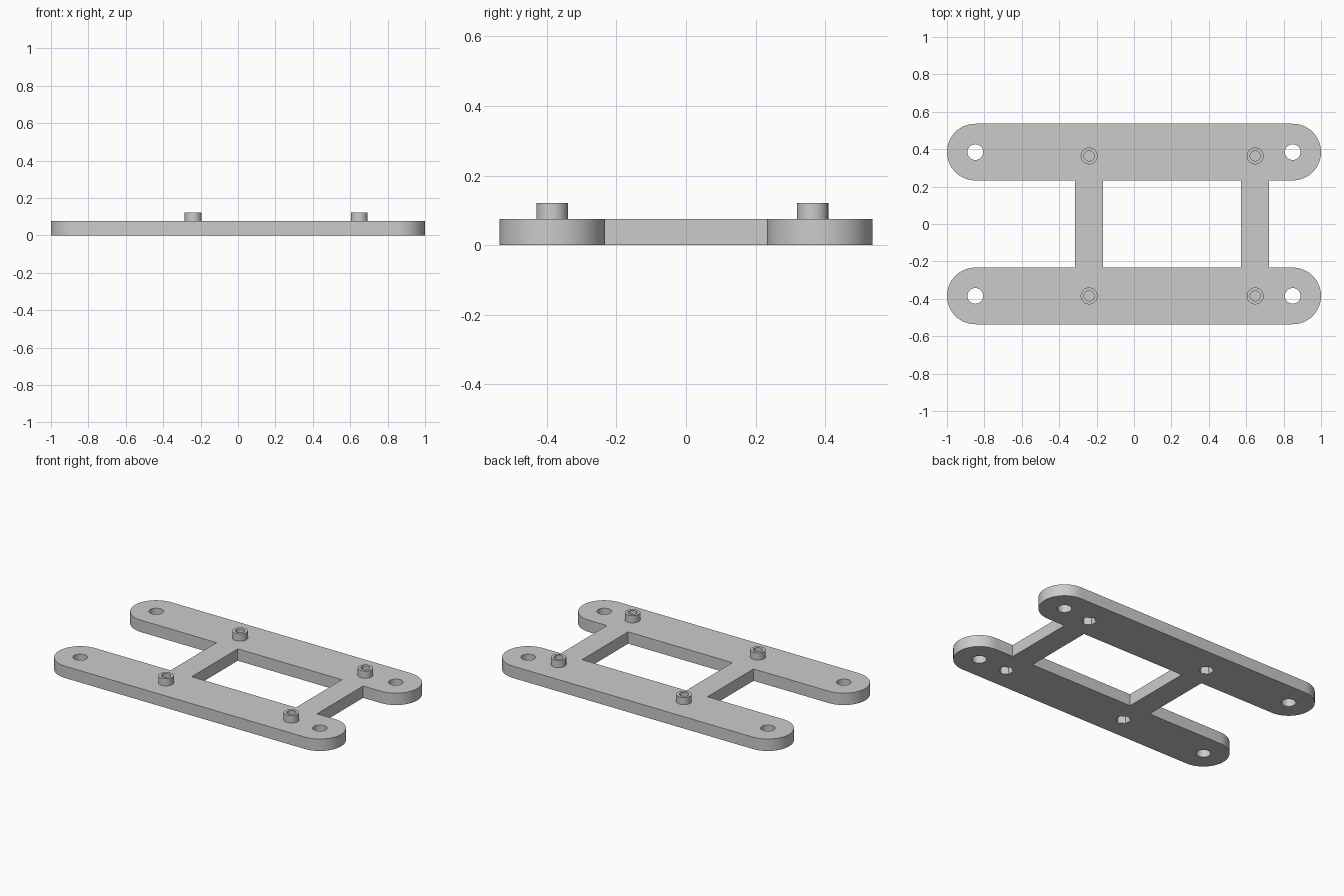
import bpy
import bmesh
from math import cos, sin, pi, radians
from mathutils import Matrix

if "Cube" in bpy.data.objects:
    bpy.data.objects.remove(bpy.data.objects["Cube"], do_unlink=True)

THICK, TOP = 0.076, 0.122          # plate thickness, standoff top
END_X, ARM_Y, ARM_R = 0.8485, 0.3845, 0.1515
BARS_X, BAR_HALF = (-0.24, 0.648), 0.075
POSTS_Y = (-0.3845, 0.364)
INNER_Y = ARM_Y - ARM_R

grey = bpy.data.materials.new("plain grey")
grey.use_nodes = True
grey.diffuse_color = (0.6, 0.6, 0.6, 1)
grey.node_tree.nodes["Principled BSDF"].inputs["Base Color"].default_value = grey.diffuse_color


def add_object(name, bm):
    bmesh.ops.recalc_face_normals(bm, faces=bm.faces)
    mesh = bpy.data.meshes.new(name)
    bm.to_mesh(mesh)
    bm.free()
    mesh.materials.append(grey)
    obj = bpy.data.objects.new(name, mesh)
    bpy.context.collection.objects.link(obj)
    return obj


def add_prism(bm, x, y, radius, z0, z1, sides=48):
    place = Matrix.Translation((x, y, (z0 + z1) / 2))
    bmesh.ops.create_cone(bm, cap_ends=True, segments=sides, radius1=radius,
                          radius2=radius, depth=z1 - z0, matrix=place)


def arc(x, y, start, steps=32):
    return [(x + ARM_R * cos(start + pi * i / steps),
             y + ARM_R * sin(start + pi * i / steps)) for i in range(steps + 1)]


def combine(target, tool, operation):
    mod = target.modifiers.new(tool.name, "BOOLEAN")
    mod.operation, mod.solver, mod.object = operation, "EXACT", tool
    bpy.context.view_layer.objects.active = target
    bpy.ops.object.modifier_apply(modifier=mod.name)
    bpy.data.objects.remove(tool, do_unlink=True)


# Plate outline: two round-ended arms joined by the bars
left, right = BARS_X[0] - BAR_HALF, BARS_X[1] + BAR_HALF
outline = (arc(-END_X, -ARM_Y, pi / 2) + arc(END_X, -ARM_Y, -pi / 2)
           + [(right, -INNER_Y), (right, INNER_Y)]
           + arc(END_X, ARM_Y, -pi / 2) + arc(-END_X, ARM_Y, pi / 2)
           + [(left, INNER_Y), (left, -INNER_Y)])
bm = bmesh.new()
base = bm.faces.new([bm.verts.new((x, y, 0)) for x, y in outline])
walls = bmesh.ops.extrude_face_region(bm, geom=[base])
bmesh.ops.translate(bm, vec=(0, 0, THICK),
                    verts=[v for v in walls["geom"] if isinstance(v, bmesh.types.BMVert)])
plate = add_object("mounting_plate", bm)

# Standoffs over the bar ends
bm = bmesh.new()
for x in BARS_X:
    for y in POSTS_Y:
        add_prism(bm, x, y, 0.045, 0.03, TOP)
combine(plate, add_object("standoffs", bm), "UNION")

# Window, end holes, screw bores and hexagonal nut pockets
bm = bmesh.new()
x0, x1 = BARS_X[0] + BAR_HALF, BARS_X[1] - BAR_HALF
bmesh.ops.create_cube(bm, size=1, matrix=Matrix.Translation(((x0 + x1) / 2, 0, 0))
                      @ Matrix.Diagonal((x1 - x0, 2 * INNER_Y, 1, 1)))
for x in (-END_X, END_X):
    for y in (-ARM_Y, ARM_Y):
        add_prism(bm, x, y, 0.042, -0.1, 0.2)
for x in BARS_X:
    for y in POSTS_Y:
        add_prism(bm, x, y, 0.027, 0.066, 0.2)
        add_prism(bm, x, y, 0.045, -0.1, 0.058, sides=6)
combine(plate, add_object("cutouts", bm), "DIFFERENCE")

bpy.ops.object.select_all(action="DESELECT")
plate.select_set(True)
bpy.context.view_layer.objects.active = plate
bpy.ops.object.shade_smooth_by_angle(angle=radians(30))
